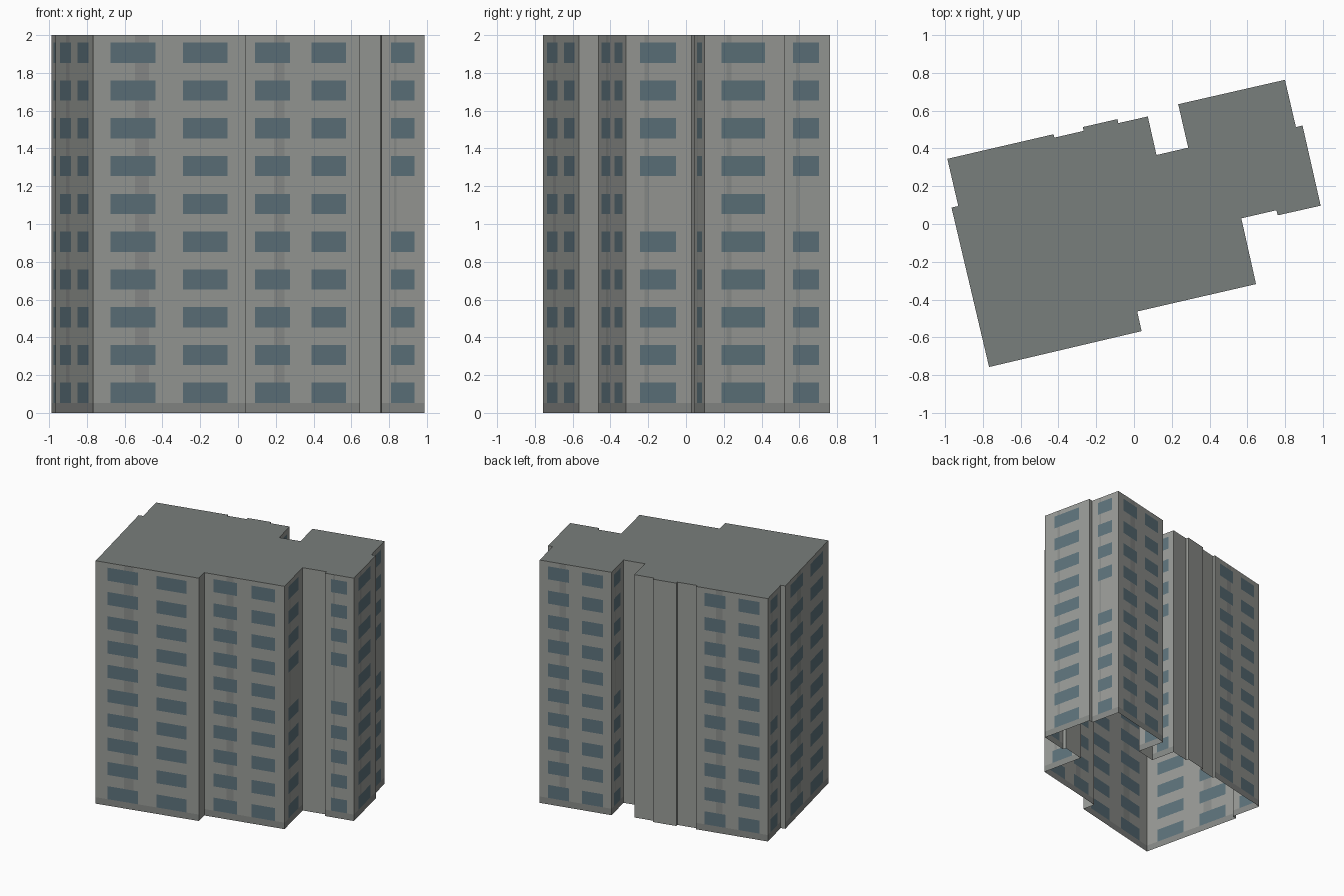
import bpy, bmesh
from mathutils import Vector

if "Cube" in bpy.data.objects:
    bpy.data.objects.remove(bpy.data.objects["Cube"])

HEIGHT, PITCH, SILL, WIN_H, ROWS = 2.0, 0.2, 0.053, 0.107, 10


def material(name, rgb):
    m = bpy.data.materials.new(name)
    m.diffuse_color = (*rgb, 1)
    m.use_nodes = True
    m.node_tree.nodes["Principled BSDF"].inputs["Base Color"].default_value = m.diffuse_color
    return m


CONCRETE, GLASS, STAIN, PLINTH = range(4)
wall_mats = [material("concrete", (0.32, 0.33, 0.31)),
             material("glass", (0.11, 0.17, 0.20)),
             material("stained_concrete", (0.26, 0.27, 0.26)),
             material("plinth", (0.24, 0.25, 0.24))]
roof_mat = material("roofing", (0.19, 0.21, 0.20))

# Footprint corners, anticlockwise; the code is the facade from this corner to the next:
# 0 blank, 1 one window column, 2 two window columns, 3 one column with a floor left out
FOOTPRINT = [
    (-0.767, -0.757, 2), (0.040, -0.567, 0), (0.017, -0.463, 2), (0.646, -0.318, 3),
    (0.568, 0.030, 0), (0.754, 0.073, 0), (0.761, 0.046, 3), (0.988, 0.097, 1),
    (0.892, 0.521, 0), (0.857, 0.513, 3), (0.799, 0.763, 2), (0.234, 0.634, 3),
    (0.287, 0.404, 0), (0.119, 0.365, 3), (0.073, 0.569, 0), (-0.083, 0.534, 0),
    (-0.088, 0.555, 0), (-0.271, 0.513, 0), (-0.266, 0.493, 0), (-0.421, 0.457, 0),
    (-0.426, 0.475, 2), (-0.988, 0.345, 3), (-0.930, 0.095, 0), (-0.966, 0.087, 2)]

# Column boundaries along a facade and what each strip holds
TWO = ([0, .115, .275, .365, .41, .59, .88, 1], [" ", "w", "ws", "w", " ", "w", " "])
ONE = ([0, .215, .28, .34, .76, 1], [" ", "w", "ws", "w", " "])
LAYOUT = {0: ([0, 1], [" "]), 1: ONE, 2: TWO, 3: ONE}


def add_facade(bm, a, b, code):
    cols, kinds = LAYOUT[code]
    if code == 0:
        levels = [0, HEIGHT]
    else:
        levels = [0] + [SILL + PITCH * i + d for i in range(ROWS) for d in (0, WIN_H)] + [HEIGHT]
    grid = [[bm.verts.new((*a.lerp(b, t), z)) for t in cols] for z in levels]
    for r in range(len(levels) - 1):
        for c, kind in enumerate(kinds):
            f = bm.faces.new((grid[r][c], grid[r][c + 1], grid[r + 1][c + 1], grid[r + 1][c]))
            missing = code == 3 and r == 11          # sixth floor has no window
            if code and r == 0:
                f.material_index = PLINTH
            elif r % 2 and "w" in kind and not missing:
                f.material_index = GLASS
            elif "s" in kind:
                f.material_index = STAIN


def make_object(name, bm, mats):
    mesh = bpy.data.meshes.new(name)
    bm.to_mesh(mesh)
    bm.free()
    for m in mats:
        mesh.materials.append(m)
    obj = bpy.data.objects.new(name, mesh)
    bpy.context.collection.objects.link(obj)
    return obj


# Walls: one flat gridded facade per footprint edge, open underneath
bm = bmesh.new()
for i, (x, y, code) in enumerate(FOOTPRINT):
    nx, ny, _ = FOOTPRINT[(i + 1) % len(FOOTPRINT)]
    add_facade(bm, Vector((x, y)), Vector((nx, ny)), code if code else 0)
make_object("walls", bm, wall_mats)

# Roof: flat cap over the footprint
bm = bmesh.new()
bm.faces.new([bm.verts.new((x, y, HEIGHT)) for x, y, _ in FOOTPRINT])
make_object("roof", bm, [roof_mat])
